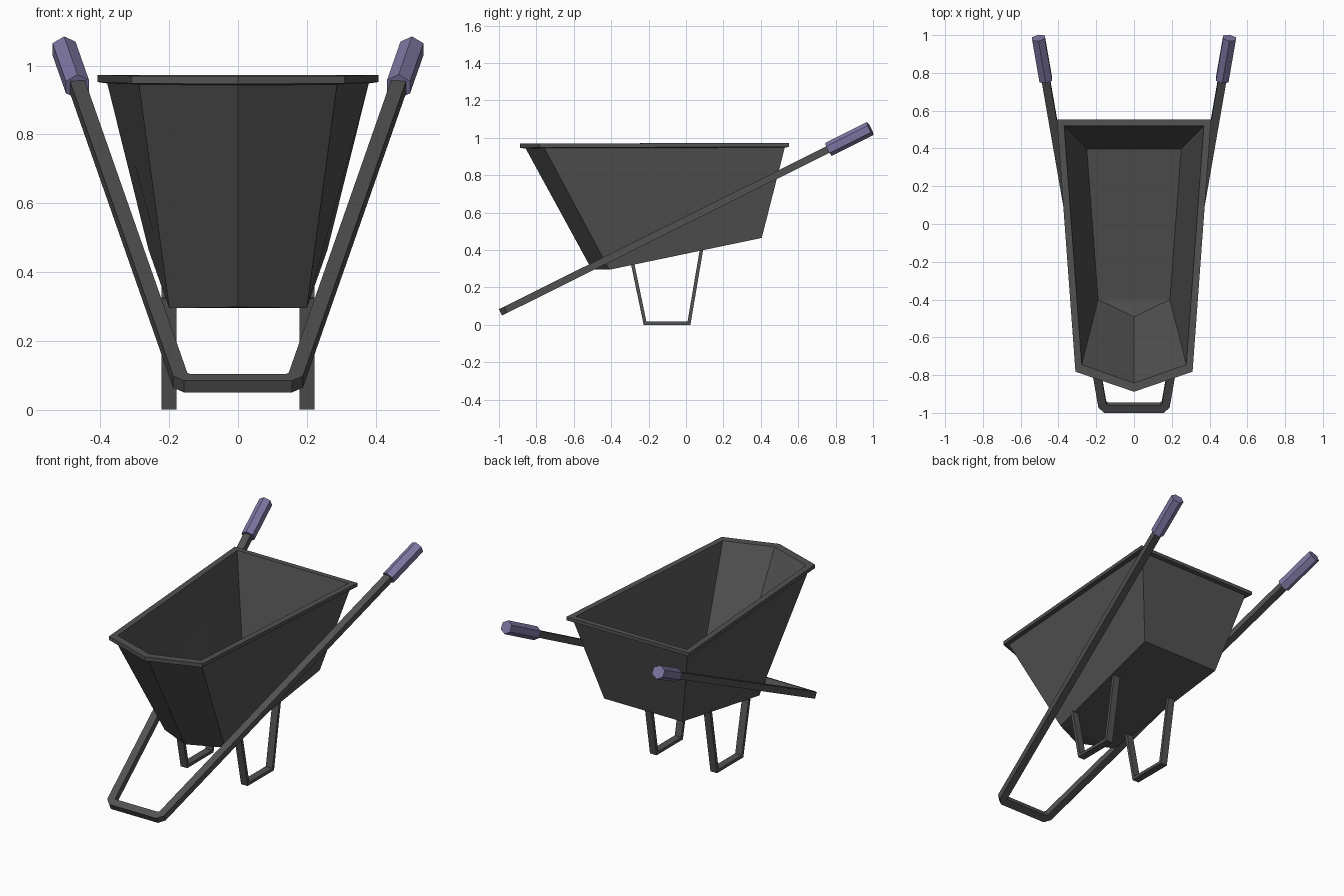
import bpy, math
from mathutils import Vector

if "Cube" in bpy.data.objects:
    bpy.data.objects.remove(bpy.data.objects["Cube"])


def material(name, col):
    m = bpy.data.materials.new(name)
    m.diffuse_color = (*col, 1)
    m.use_nodes = True
    m.node_tree.nodes["Principled BSDF"].inputs["Base Color"].default_value = m.diffuse_color
    return m


METAL = material("dark grey metal", (0.085, 0.085, 0.085))
GRIP = material("purple rubber", (0.215, 0.185, 0.37))


def make(name, verts, faces, mat):
    me = bpy.data.meshes.new(name)
    me.from_pydata([tuple(v) for v in verts], [], faces)
    me.materials.append(mat)
    ob = bpy.data.objects.new(name, me)
    bpy.context.collection.objects.link(ob)
    return ob


def bridge(n, count):
    """Quads joining consecutive loops of n vertices."""
    return [(k * n + i, k * n + (i + 1) % n, (k + 1) * n + (i + 1) % n, (k + 1) * n + i)
            for k in range(count - 1) for i in range(n)]


def bar(name, path, normal, width, thick):
    """Rectangular bar swept with mitres along a path lying in one plane."""
    path = [Vector(p) for p in path]
    normal = Vector(normal).normalized()
    verts = []
    for i, p in enumerate(path):
        a = (p - path[i - 1]).normalized() if i else None
        b = (path[i + 1] - p).normalized() if i < len(path) - 1 else None
        a, b = a or b, b or a
        side = normal.cross((a + b).normalized())
        side *= width / 2 / side.dot(normal.cross(a))
        up = normal * thick / 2
        verts += [p - side - up, p + side - up, p + side + up, p - side + up]
    last = len(verts) - 4
    faces = bridge(4, len(path)) + [(3, 2, 1, 0), tuple(range(last, last + 4))]
    return make(name, verts, faces, METAL)


# tray: five-sided loops (back corners, front corners, pointed nose)
def loop(wb, yb, zb, wf, yf, zf, yn, zn):
    return [(wb, yb, zb), (-wb, yb, zb), (-wf, yf, zf), (0, yn, zn), (wf, yf, zf)]


loops = [
    loop(0.26, 0.405, 0.465, 0.20, -0.41, 0.295, -0.505, 0.298),    # outer floor
    loop(0.38, 0.528, 0.948, 0.288, -0.757, 0.945, -0.857, 0.943),  # under rim
    loop(0.408, 0.552, 0.952, 0.31, -0.782, 0.948, -0.888, 0.946),  # rim edge, low
    loop(0.408, 0.552, 0.973, 0.31, -0.782, 0.970, -0.888, 0.970),  # rim edge, high
    loop(0.37, 0.52, 0.973, 0.277, -0.745, 0.970, -0.842, 0.970),   # rim inside
    loop(0.25, 0.398, 0.475, 0.19, -0.40, 0.306, -0.492, 0.308),    # inner floor
]
faces = bridge(5, 6)
faces += [(0, 4, 2, 1), (4, 3, 2)]
faces += [(25, 26, 27, 29), (27, 28, 29)]
make("tray", [v for l in loops for v in l], faces, METAL)


# frame: one U-shaped bar running from grip to grip
def arm(y, s=1):
    return Vector((s * (0.165 + 0.174 * (y + 0.972)), y, 0.077 + 0.497 * (y + 0.972)))


nose = arm(-0.972)
half = [arm(0.80), arm(-0.955), Vector((0.148, nose.y, nose.z))]
mirrored = [Vector((-p.x, p.y, p.z)) for p in reversed(half)]
bar("frame", half + mirrored, (0, -0.497, 1), 0.044, 0.038)

for s, label in ((1, "right"), (-1, "left")):
    # six-sided hand grip
    a, b = arm(0.762, s), arm(0.985, s)
    d = (b - a).normalized()
    u = Vector((1, 0, 0))
    u = (u - d * u.dot(d)).normalized()
    v = u.cross(d)
    verts = [c + 0.039 * (math.sin(k * math.pi / 3) * u + math.cos(k * math.pi / 3) * v)
             for c in (a, b) for k in range(6)]
    make(label + "_grip", verts,
         bridge(6, 2) + [(5, 4, 3, 2, 1, 0), (6, 7, 8, 9, 10, 11)], GRIP)
    # U-shaped leg of flat bar
    x = s * 0.201
    bar(label + "_leg", [(x, -0.285, 0.325), (x, -0.219, 0.009),
                         (x, 0.016, 0.009), (x, 0.083, 0.405)], (1, 0, 0), 0.018, 0.044)

# make every face point outwards
import bmesh
for ob in bpy.context.collection.objects:
    bm = bmesh.new()
    bm.from_mesh(ob.data)
    bmesh.ops.recalc_face_normals(bm, faces=bm.faces[:])
    bm.to_mesh(ob.data)
    bm.free()
